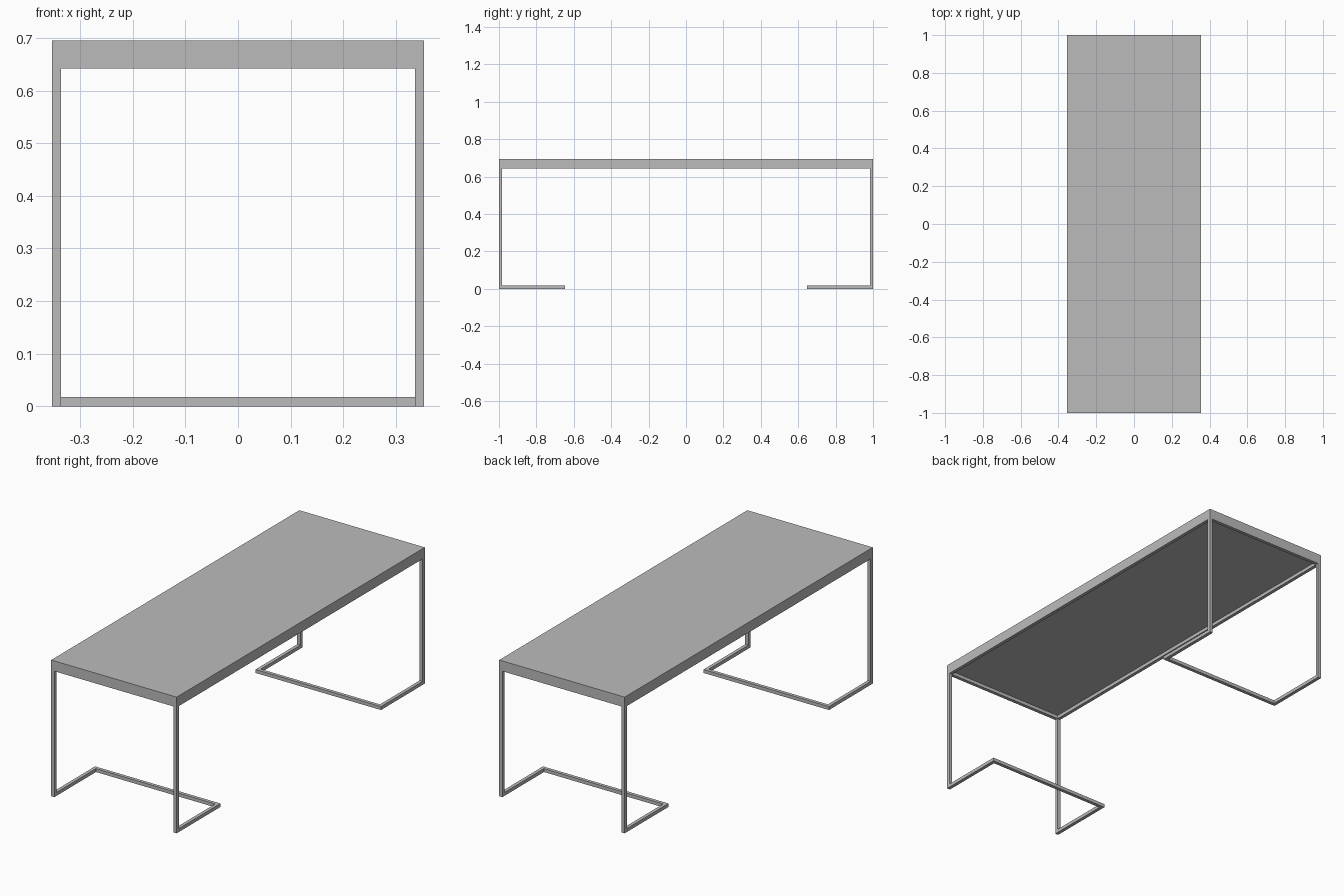
import bpy

# Remove the default cube only
if "Cube" in bpy.data.objects:
    bpy.data.objects.remove(bpy.data.objects["Cube"], do_unlink=True)

HALF_W, HALF_L = 0.354, 1.0      # half width (x) and half length (y)
HEIGHT, TUBE, SLAB = 0.695, 0.0175, 0.035
FRAME_TOP = HEIGHT - SLAB
FRAME_BASE = FRAME_TOP - TUBE
FOOT_END = 0.647                 # distance of the foot bar from the middle

grey = bpy.data.materials.new("plain grey")
grey.use_nodes = True
grey.diffuse_color = (0.5, 0.5, 0.5, 1)
grey.node_tree.nodes["Principled BSDF"].inputs["Base Color"].default_value = (0.5, 0.5, 0.5, 1)


def box(name, low, high):
    """Axis-aligned flat-faced box between two corners."""
    centre = [(a + b) / 2 for a, b in zip(low, high)]
    bpy.ops.mesh.primitive_cube_add(size=1, location=centre)
    obj = bpy.context.object
    obj.name = name
    obj.scale = [abs(b - a) for a, b in zip(low, high)]
    bpy.ops.object.transform_apply(location=False, rotation=False, scale=True)
    obj.data.materials.append(grey)
    return obj


# Tabletop panel
box("tabletop", (-HALF_W, -HALF_L, FRAME_TOP), (HALF_W, HALF_L, HEIGHT))

inner_w, inner_l = HALF_W - TUBE, HALF_L - TUBE

# Long rails under the top, legs and floor runners
for x_name, sx in (("left", 1), ("right", -1)):
    box(f"{x_name}_rail", (sx * inner_w, -HALF_L, FRAME_BASE),
        (sx * HALF_W, HALF_L, FRAME_TOP))
    for y_name, sy in (("front", -1), ("back", 1)):
        box(f"{y_name}_{x_name}_leg", (sx * inner_w, sy * inner_l, 0),
            (sx * HALF_W, sy * HALF_L, FRAME_BASE))
        box(f"{y_name}_{x_name}_runner", (sx * inner_w, sy * FOOT_END, 0),
            (sx * HALF_W, sy * inner_l, TUBE))

# Short rails under the top and cross bars on the floor
for y_name, sy in (("front", -1), ("back", 1)):
    box(f"{y_name}_rail", (-inner_w, sy * inner_l, FRAME_BASE),
        (inner_w, sy * HALF_L, FRAME_TOP))
    box(f"{y_name}_foot_bar", (-inner_w, sy * FOOT_END, 0),
        (inner_w, sy * (FOOT_END + TUBE), TUBE))
